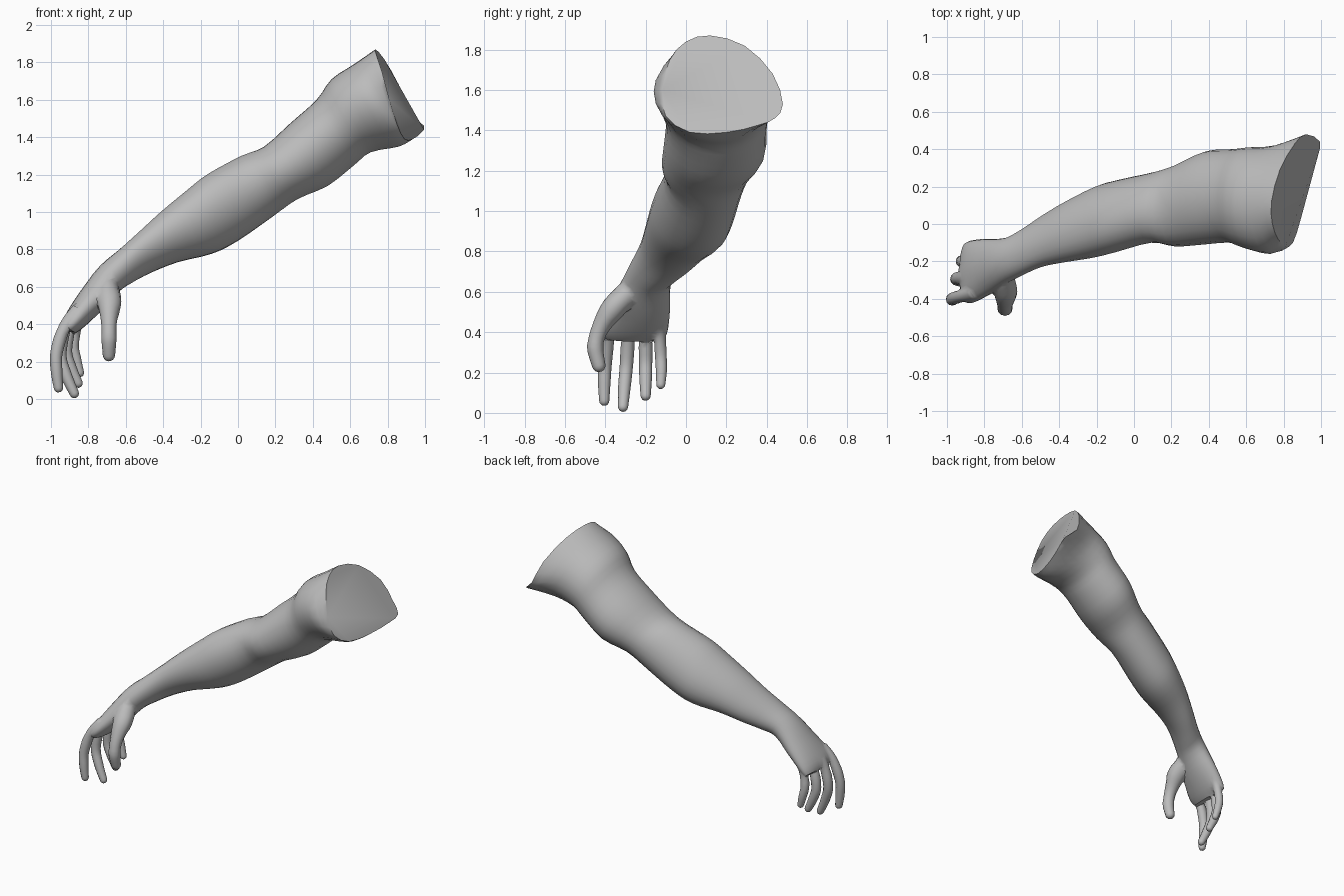
import bpy, bmesh, math
from mathutils import Vector

if "Cube" in bpy.data.objects:
    bpy.data.objects.remove(bpy.data.objects["Cube"])

skin = bpy.data.materials.new("grey clay")
skin.diffuse_color = (0.5, 0.5, 0.5, 1)
skin.use_nodes = True
skin.node_tree.nodes["Principled BSDF"].inputs["Base Color"].default_value = skin.diffuse_color
N = 24


def spline(a, b, c, d, t):
    """Catmull-Rom blend between b and c."""
    return 0.5 * (2 * b + (c - a) * t + (2 * a - 5 * b + 4 * c - d) * t * t
                  + (3 * b - a - 3 * c + d) * t ** 3)


def refine(points, steps):
    """Smooth an open list of vectors."""
    out, last = [], len(points) - 1
    for i in range(last):
        q = [points[max(0, min(last, i + k))] for k in (-1, 0, 1, 2)]
        out += [spline(*q, s / steps) for s in range(steps)]
    return out + [points[-1]]


def loft(name, rings):
    """Closed skin through rings of equal size."""
    bm = bmesh.new()
    vs = [[bm.verts.new(p) for p in r] for r in rings]
    n = len(rings[0])
    for a, b in zip(vs, vs[1:]):
        for i in range(n):
            j = (i + 1) % n
            bm.faces.new((a[i], a[j], b[j], b[i]))
    bm.faces.new(vs[0])
    bm.faces.new(vs[-1])
    bmesh.ops.recalc_face_normals(bm, faces=bm.faces)
    mesh = bpy.data.meshes.new(name)
    bm.to_mesh(mesh)
    bm.free()
    mesh.materials.append(skin)
    ob = bpy.data.objects.new(name, mesh)
    bpy.context.collection.objects.link(ob)
    return ob


def digit(name, path, radii):
    """Rounded finger along a path."""
    pts = refine([Vector(p) for p in path], 4)
    rad = [v.x for v in refine([Vector((r, 0, 0)) for r in radii], 4)]
    # dome at the tip
    end, out = pts[-1], (pts[-1] - pts[-2]).normalized()
    r0 = rad[-1]
    for a in (25, 50, 72):
        pts.append(end + out * r0 * math.sin(math.radians(a)))
        rad.append(r0 * math.cos(math.radians(a)))
    rings = []
    for i, p in enumerate(pts):
        d = (pts[min(i + 1, len(pts) - 1)] - pts[max(i - 1, 0)]).normalized()
        u = d.cross(Vector((0, 1, 0))).normalized()
        v = d.cross(u)
        rings.append([p + rad[i] * (u * math.cos(t) + v * math.sin(t))
                      for t in (math.tau * k / 12 for k in range(12))])
    return loft(name, rings)


# Cut shoulder rim, from the back over the top to the front and below
rim = [Vector(p) for p in (
    (.92, .48, 1.53), (.86, .43, 1.68), (.78, .29, 1.82), (.735, .12, 1.87),
    (.74, 0, 1.84), (.77, -.08, 1.75), (.81, -.12, 1.6), (.85, -.1, 1.47),
    (.89, .02, 1.39), (.935, .2, 1.39), (.98, .36, 1.425), (.995, .44, 1.46))]
rim_ring = []
for i in range(12):
    q = [rim[(i + k) % 12] for k in (-1, 0, 1, 2)]
    rim_ring += [q[1], spline(*q, .5)]

# Arm sections: upper x, z, lower x, z, front y, back y, twist
sections = [
    (.62, 1.79, .86, 1.35, -.16, .42, .1),
    (.50, 1.71, .71, 1.32, -.13, .41, .1),
    (.42, 1.60, .62, 1.25, -.10, .40, .1),
    (.28, 1.475, .48, 1.14, -.11, .39, .1),
    (.14, 1.35, .32, 1.07, -.12, .32, .1),
    (.02, 1.30, .19, .98, -.10, .28, .15),
    (-.16, 1.20, 0, .85, -.15, .24, .2),
    (-.27, 1.115, -.14, .78, -.18, .205, .2),
    (-.41, 1.00, -.32, .735, -.205, .125, .2),
    (-.52, .90, -.46, .68, -.23, .05, .2),
    (-.64, .795, -.57, .62, -.28, -.03, .1),
    (-.74, .71, -.635, .575, -.32, -.075, 0),
    (-.85, .57, -.725, .475, -.385, -.075, 0),
    (-.925, .45, -.82, .385, -.43, -.085, 0),
    (-.935, .39, -.87, .35, -.41, -.10, 0)]
rings = [rim_ring]
for tx, tz, bx, bz, y0, y1, tw in sections:
    c = Vector(((tx + bx) / 2, (y0 + y1) / 2, (tz + bz) / 2))
    u = Vector(((tx - bx) / 2, 0, (tz - bz) / 2))
    v = Vector((0, (y1 - y0) / 2, 0)) - u * tw
    rings.append([c + v * math.cos(t) + u * math.sin(t)
                  for t in (math.tau * k / N for k in range(N))])
columns = [refine([r[i] for r in rings], 3) for i in range(N)]
arm = loft("arm", list(zip(*columns)))

# Four fingers and the thumb
R = (.04, .036, .033, .031, .025)
digits = [
    digit("index_finger", [(-.85, -.36, .48), (-.925, -.385, .39), (-.97, -.40, .25),
                           (-.97, -.405, .15), (-.96, -.405, .06)], R),
    digit("middle_finger", [(-.85, -.27, .48), (-.92, -.285, .39), (-.95, -.295, .24),
                            (-.92, -.305, .13), (-.875, -.312, .03)], R),
    digit("ring_finger", [(-.83, -.20, .48), (-.895, -.2, .39), (-.92, -.2, .26),
                          (-.895, -.2, .17), (-.855, -.2, .085)], R),
    digit("little_finger", [(-.81, -.13, .48), (-.86, -.13, .40), (-.88, -.125, .29),
                            (-.865, -.122, .21), (-.845, -.125, .14)],
          [r * .88 for r in R]),
    digit("thumb", [(-.70, -.28, .60), (-.69, -.36, .52), (-.69, -.425, .42),
                    (-.69, -.45, .33), (-.69, -.432, .235)],
          (.06, .066, .046, .041, .033))]

# Merge the digits into the hand
for d in digits:
    m = arm.modifiers.new(d.name, 'BOOLEAN')
    m.operation, m.solver, m.object = 'UNION', 'EXACT', d
bpy.context.view_layer.objects.active = arm
arm.select_set(True)
for m in list(arm.modifiers):
    bpy.ops.object.modifier_apply(modifier=m.name)
for d in digits:
    bpy.data.objects.remove(d)

# Soften the knuckles and the thumb root
bm = bmesh.new()
bm.from_mesh(arm.data)
bmesh.ops.remove_doubles(bm, verts=bm.verts, dist=.004)
soft = [v for v in bm.verts if v.co.x < -.64 and .34 < v.co.z < .62]
for _ in range(3):
    bmesh.ops.smooth_vert(bm, verts=soft, factor=.4,
                          use_axis_x=True, use_axis_y=True, use_axis_z=True)
bmesh.ops.recalc_face_normals(bm, faces=bm.faces)
bm.to_mesh(arm.data)
bm.free()
bpy.ops.object.shade_smooth_by_angle(angle=math.radians(50))
